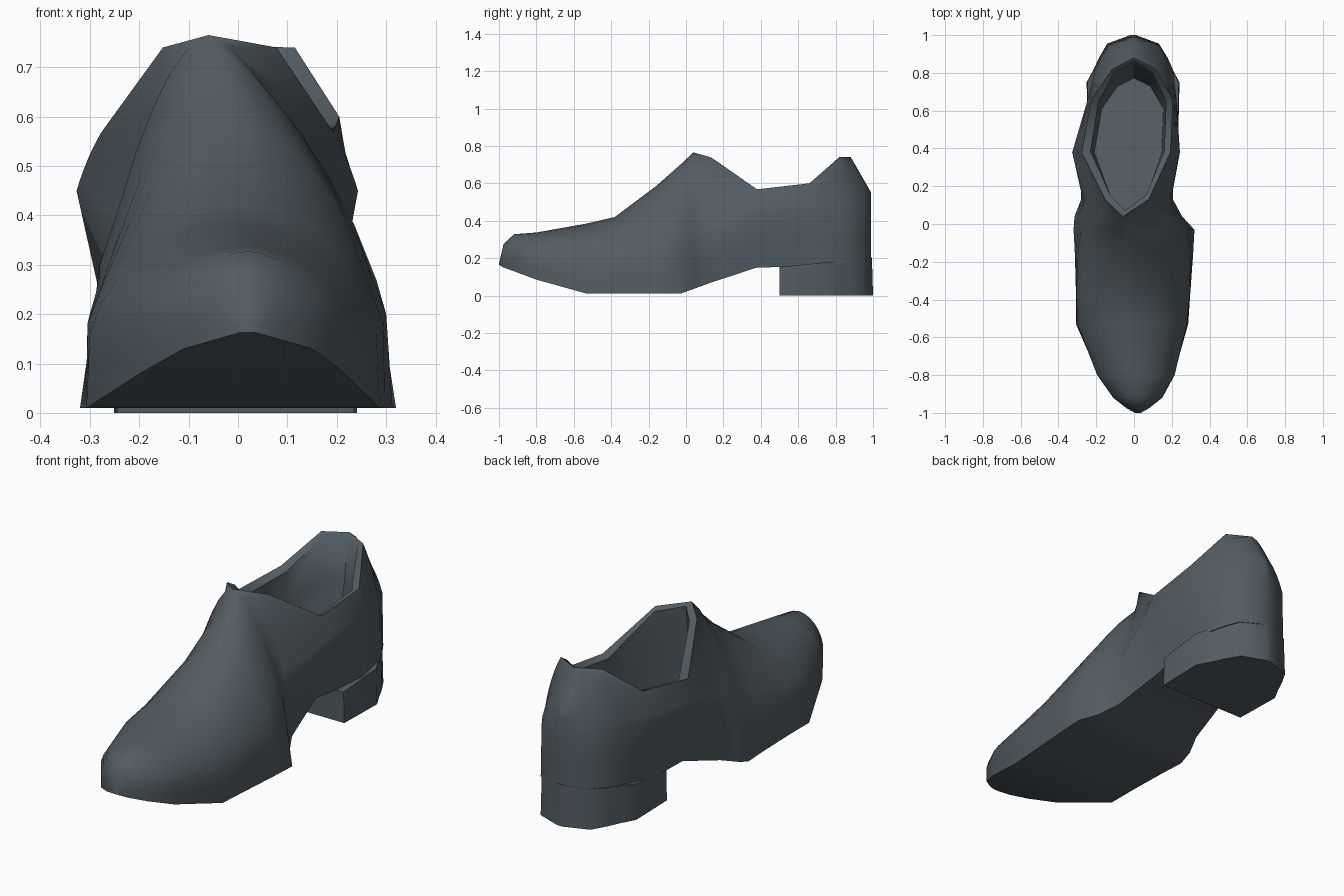
import bpy, bmesh, math

if "Cube" in bpy.data.objects:
    bpy.data.objects.remove(bpy.data.objects["Cube"])

leather = bpy.data.materials.new("slate leather")
leather.diffuse_color = (0.085, 0.108, 0.125, 1)
leather.use_nodes = True
leather.node_tree.nodes["Principled BSDF"].inputs["Base Color"].default_value = leather.diffuse_color


def finish(bm, name, angle):
    bmesh.ops.remove_doubles(bm, verts=bm.verts, dist=0.0005)
    bmesh.ops.recalc_face_normals(bm, faces=bm.faces)
    mesh = bpy.data.meshes.new(name)
    bm.to_mesh(mesh)
    bm.free()
    mesh.materials.append(leather)
    ob = bpy.data.objects.new(name, mesh)
    bpy.context.collection.objects.link(ob)
    bpy.ops.object.select_all(action='DESELECT')
    ob.select_set(True)
    bpy.context.view_layer.objects.active = ob
    bpy.ops.object.shade_smooth_by_angle(angle=math.radians(angle))
    return ob


# Cross-sections from toe to heel:
# y, sideways shift, sole half width, sole z, widest half width, its z,
# top half width, top z, bulge
SECTIONS = [
    (-1.00, .02, .015, .163, .015, .166, 0, .17, .7),
    (-.975, .02, .06, .15, .06, .20, 0, .275, .7),
    (-.92, .02, .13, .130, .13, .20, 0, .328, .7),
    (-.80, .01, .20, .085, .205, .19, 0, .337, .75),
    (-.53, -.01, .297, .01, .290, .16, 0, .385, .7),
    (-.38, -.005, .302, .01, .300, .18, 0, .42, .65),
    (-.16, 0, .313, .01, .300, .20, 0, .585, .3),
    (-.03, 0, .320, .01, .280, .27, 0, .70, .05),
    (.04, -.03, .285, .035, .25, .30, 0, .765, 0),
    (.13, -.037, .243, .068, .225, .33, .115, .74, -.25),
    (.38, -.042, .205, .15, .285, .45, .235, .568, .2),
    (.66, -.01, .235, .155, .235, .45, .215, .60, .2),
    (.82, 0, .205, .17, .205, .45, .115, .74, .35),
    (.88, 0, .178, .18, .175, .45, 0, .742, .3),
    (.95, 0, .135, .19, .13, .45, 0, .62, .3),
    (.99, 0, .025, .20, .025, .42, 0, .55, .3),
]
FIRST_OPEN, LAST_OPEN = 8, 13


def half_section(row, side):
    y, shift, sw, sz, mw, mz, tw, tz, bulge = row
    power = 1 if tw else 1.65          # closed sections get a rounded crest
    pts = [(sw, sz), ((sw + mw) / 2, (sz + mz) / 2)]
    for i in range(7):
        f = i / 6
        a = f * math.pi / 2
        cx = bulge * math.cos(a) + (1 - bulge) * (1 - f)
        cz = bulge * math.sin(a) + (1 - bulge) * (1 - (1 - f) ** power)
        pts.append((tw + (mw - tw) * cx, mz + (tz - mz) * cz))
    # lean the crest of the instep slightly to one side
    lean = -.03 if -.1 < y < .1 else 0
    return [(shift + side * x + lean * max(0, (z - .4) / .37), y, z) for x, z in pts]


# Shoe body: outer shell
bm = bmesh.new()
halves = {s: [[bm.verts.new(p) for p in half_section(r, s)] for r in SECTIONS]
          for s in (-1, 1)}
for rows in halves.values():
    for a, b in zip(rows, rows[1:]):
        for k in range(len(a) - 1):
            bm.faces.new((a[k], a[k + 1], b[k + 1], b[k]))
L, R = halves[-1], halves[1]

# Sole underside
for j in range(len(L) - 1):
    bm.faces.new((L[j][0], R[j][0], R[j + 1][0], L[j + 1][0]))

# Toe and heel end caps
for j in (0, -1):
    bm.faces.new(L[j] + R[j][-2::-1])

# Rim loop, then the lining walls and insole
rim = [R[j][-1] for j in range(FIRST_OPEN, LAST_OPEN + 1)]
rim += [L[j][-1] for j in range(LAST_OPEN - 1, FIRST_OPEN, -1)]


def inner_loop(sx, front, back, height):
    loop = []
    for v in rim:
        dy = v.co.y - .47
        y = .47 + dy * (front if dy < 0 else back)
        loop.append(bm.verts.new((v.co.x * sx, y, height(v.co.z, y))))
    return loop


loops = [rim,
         inner_loop(.83, .93, .95, lambda z, y: z - .015),
         inner_loop(.82, .98, .90, lambda z, y: .46 + (z - .6) * .4),
         inner_loop(.76, 1.02, .74, lambda z, y: .25 + max(0, .45 - y) * .3)]
n = len(rim)
for a, b in zip(loops, loops[1:]):
    for i in range(n):
        bm.faces.new((a[i], a[(i + 1) % n], b[(i + 1) % n], b[i]))
bm.faces.new(loops[-1])
finish(bm, "shoe_body", 55)

# Heel block
bm = bmesh.new()
plan = [(.24, .50), (.246, .75), (.208, .82), (.18, .88), (.137, .955), (.015, 1.0)]
outline = plan + [(-x, y) for x, y in reversed(plan)]
bottom = [bm.verts.new((x - .005, y, 0)) for x, y in outline]
top = [bm.verts.new((x * .985 - .005, y - .006 * (y > .9), .153 + .05 * (y - .5) / .5))
       for x, y in outline]
bm.faces.new(bottom)
bm.faces.new(top)
for i in range(len(outline)):
    k = (i + 1) % len(outline)
    bm.faces.new((bottom[i], bottom[k], top[k], top[i]))
finish(bm, "heel_block", 50)
